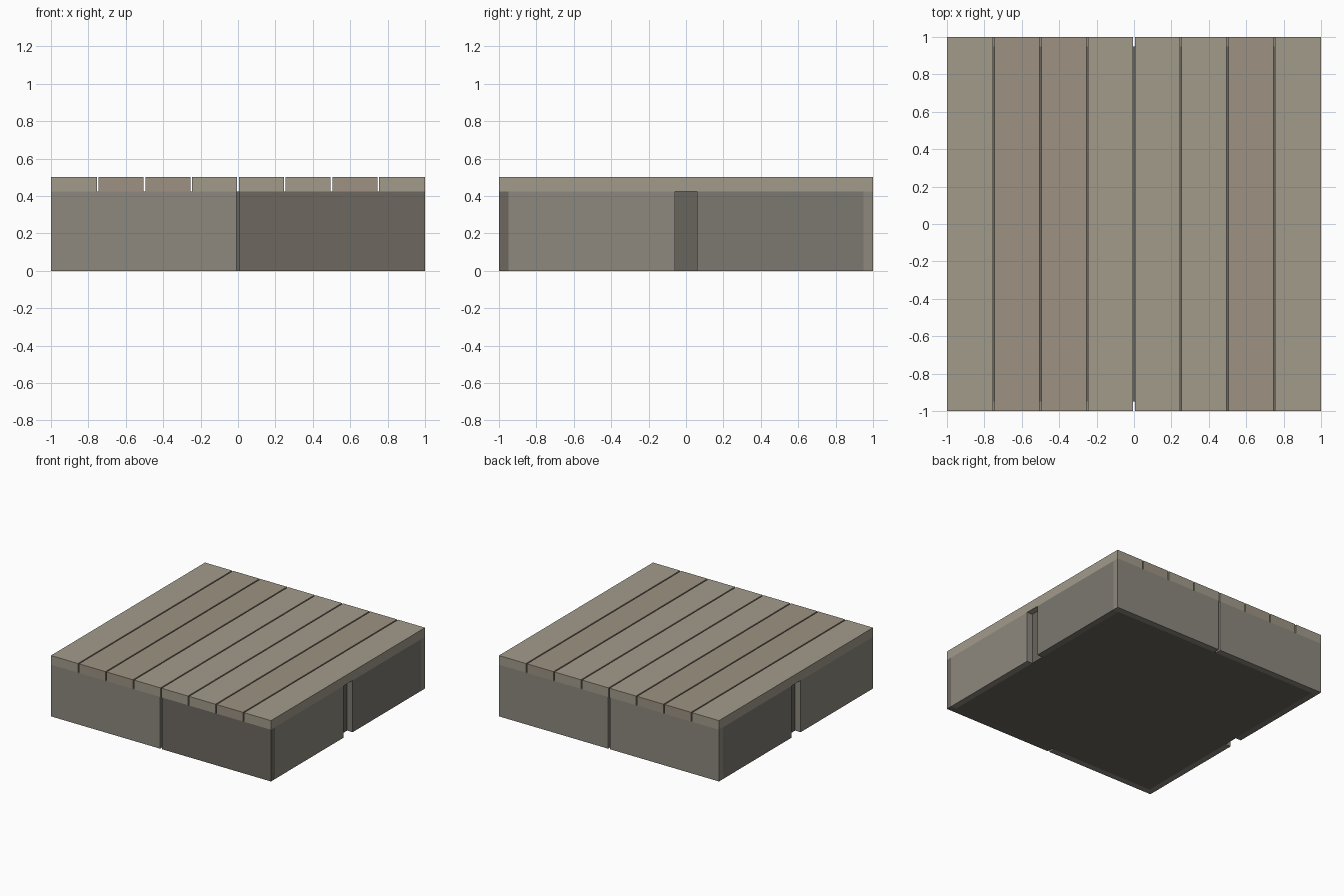
import bpy

if "Cube" in bpy.data.objects:
    bpy.data.objects.remove(bpy.data.objects["Cube"])


def material(name, rgb):
    m = bpy.data.materials.new(name)
    m.diffuse_color = (*rgb, 1)
    m.use_nodes = True
    m.node_tree.nodes["Principled BSDF"].inputs["Base Color"].default_value = m.diffuse_color
    return m


def box(name, x, y, z, mat):
    """Axis-aligned box from (min, max) ranges."""
    bpy.ops.mesh.primitive_cube_add(
        size=1, location=[sum(r) / 2 for r in (x, y, z)])
    ob = bpy.context.object
    ob.name = name
    ob.scale = [r[1] - r[0] for r in (x, y, z)]
    bpy.ops.object.transform_apply(location=False, rotation=False, scale=True)
    ob.data.materials.append(mat)
    return ob


grey_wood = material("grey_wood", (0.36, 0.33, 0.26))
brown_wood = material("brown_wood", (0.34, 0.29, 0.225))
panel_light = material("panel_light", (0.27, 0.25, 0.21))
panel_mid = material("panel_mid", (0.20, 0.19, 0.165))
panel_dark = material("panel_dark", (0.155, 0.14, 0.115))
core_dark = material("core_dark", (0.14, 0.13, 0.11))

TOP = 0.425      # underside of the deck
IN = 0.95        # inner face of the skirt panels
GAP = 0.005      # half gap between planks
SEAM = 0.008     # half gap between front / back panels
NOTCH = 0.06     # half width of the side notches

# Solid core
box("core", (-IN, IN), (-IN, IN), (0, TOP), core_dark)

# Deck planks, outer edges flush with the base
brown = {1, 2, 6}
for i in range(8):
    x0 = -1 + 0.25 * i + (GAP if i > 0 else 0)
    x1 = -0.75 + 0.25 * i - (GAP if i < 7 else 0)
    box(f"plank_{i + 1}", (x0, x1), (-1, 1), (TOP, 0.5),
        brown_wood if i in brown else grey_wood)

# Front and back skirt panels, full width with a narrow centre seam
for side, y, right_mat in (("front", (-1, -IN), panel_dark),
                           ("back", (IN, 1), panel_light)):
    box(f"{side}_panel_left", (-1, -SEAM), y, (0, TOP), panel_light)
    box(f"{side}_panel_right", (SEAM, 1), y, (0, TOP), right_mat)

# Side skirt panels between them, with a wider centre notch
for side, x in (("left", (-1, -IN)), ("right", (IN, 1))):
    box(f"{side}_panel_front", x, (-IN, -NOTCH), (0, TOP), panel_light)
    box(f"{side}_panel_back", x, (NOTCH, IN), (0, TOP), panel_mid)
